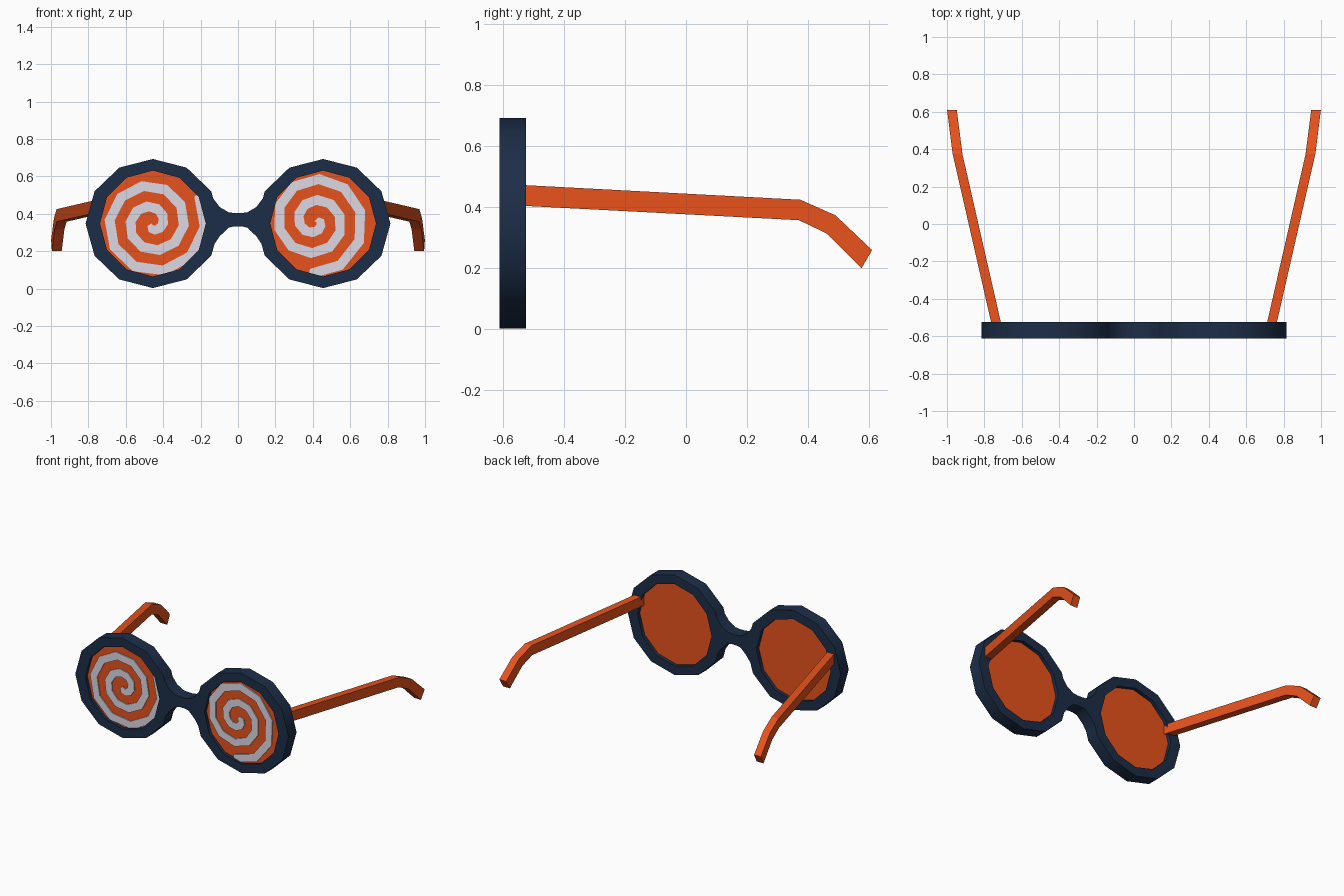
import bpy
from math import sin, cos, tau, hypot

if "Cube" in bpy.data.objects:
    bpy.data.objects.remove(bpy.data.objects["Cube"])


def material(name, color):
    m = bpy.data.materials.new(name)
    m.diffuse_color = (*color, 1)
    m.use_nodes = True
    m.node_tree.nodes["Principled BSDF"].inputs["Base Color"].default_value = m.diffuse_color
    return m


NAVY = material("navy", (0.012, 0.027, 0.065))
ORANGE = material("orange", (0.80, 0.085, 0.012))
WHITE = material("white", (0.72, 0.69, 0.78))
CX, CZ = 0.455, 0.348            # lens centre
FRONT, BACK = -0.612, -0.525     # frame depth


def build(name, verts, faces, mat):
    me = bpy.data.meshes.new(name)
    me.from_pydata(verts, [], faces)
    me.materials.append(mat)
    ob = bpy.data.objects.new(name, me)
    bpy.context.collection.objects.link(ob)
    bpy.context.view_layer.objects.active = ob
    ob.select_set(True)
    bpy.ops.object.mode_set(mode='EDIT')
    bpy.ops.mesh.select_all(action='SELECT')
    bpy.ops.mesh.normals_make_consistent(inside=False)
    bpy.ops.object.mode_set(mode='OBJECT')
    ob.select_set(False)
    return ob


def smooth(ob):
    bpy.context.view_layer.objects.active = ob
    ob.select_set(True)
    bpy.ops.object.shade_smooth_by_angle(angle=0.6)
    ob.select_set(False)


def oval(cx, rx, rz, y, n=12):
    return [(cx + rx * sin(tau * i / n), y, CZ + rz * cos(tau * i / n)) for i in range(n)]


def sweep(name, sections, mat, closed=False):
    """Skin a list of equal-length cross-section loops, capping open ends."""
    n, k = len(sections), len(sections[0])
    verts = [p for s in sections for p in s]
    faces = []
    for i in range(n if closed else n - 1):
        j = (i + 1) % n
        for a in range(k):
            b = (a + 1) % k
            faces.append((i * k + a, i * k + b, j * k + b, j * k + a))
    if not closed:
        faces += [tuple(range(k)), tuple(range((n - 1) * k, n * k))]
    return build(name, verts, faces, mat)


def spiral(name, cx, cz, lens_x, side, offset):
    """Flat ribbon whose radius grows each turn until it slips under the rim."""
    pitch, sections = 0.112, []
    t = (0.014 - offset) / pitch
    while t < 3:
        r = offset + pitch * t
        c, s = side * cos(tau * t), sin(tau * t)
        if hypot(cx + r * c - lens_x, cz + r * s - CZ) > 0.305:
            break
        h = min(0.027, r)
        a, b = r - h, r + h
        sections.append([(cx + q * c, y, cz + q * s)
                         for q, y in ((a, -0.597), (b, -0.597), (b, -0.58), (a, -0.58))])
        t += 0.1
    sweep(name, sections, WHITE)


for side, label in ((-1, "left"), (1, "right")):
    x = side * CX
    # twelve-sided rim and the lens disc inside it
    rim = sweep(label + "_rim", [oval(x, 0.36, 0.345, FRONT), oval(x, 0.36, 0.345, BACK),
                                 oval(x, 0.283, 0.283, BACK), oval(x, 0.283, 0.283, FRONT)],
                NAVY, closed=True)
    smooth(rim)
    sweep(label + "_lens", [oval(x, 0.295, 0.295, -0.59), oval(x, 0.295, 0.295, -0.55)], ORANGE)

    # temple arm: (top y, top z, bottom y, bottom z) at each bend
    arm = []
    for ty, tz, by, bz in ((-0.55, 0.474, -0.55, 0.406), (0.375, 0.425, 0.37, 0.358),
                           (0.49, 0.374, 0.46, 0.315), (0.61, 0.26, 0.575, 0.20)):
        def mid(y):
            return 0.738 + (y + 0.525) * 0.2285 if y < 0.376 else 0.944 + (y - 0.376) * 0.125
        arm.append([(side * (mid(y) + w), y, z) for y, z, w in
                    ((ty, tz, -0.026), (ty, tz, 0.026), (by, bz, 0.026), (by, bz, -0.026))])
    sweep(label + "_temple", arm, ORANGE)

# lens spirals, wound in opposite directions
spiral("left_spiral", -0.46, 0.35, -CX, 1, 0.06)
spiral("right_spiral", 0.41, 0.36, CX, -1, 0.085)

# bridge: (x, top z, bottom z), mirrored about the centre
half = [(0.16, 0.522, 0.178), (0.135, 0.485, 0.225), (0.098, 0.436, 0.28),
        (0.05, 0.408, 0.326), (0.018, 0.404, 0.333)]
profile = [(-x, t, b) for x, t, b in half] + half[::-1]
smooth(sweep("bridge", [[(x, FRONT, t), (x, BACK, t), (x, BACK, b), (x, FRONT, b)]
                        for x, t, b in profile], NAVY))
